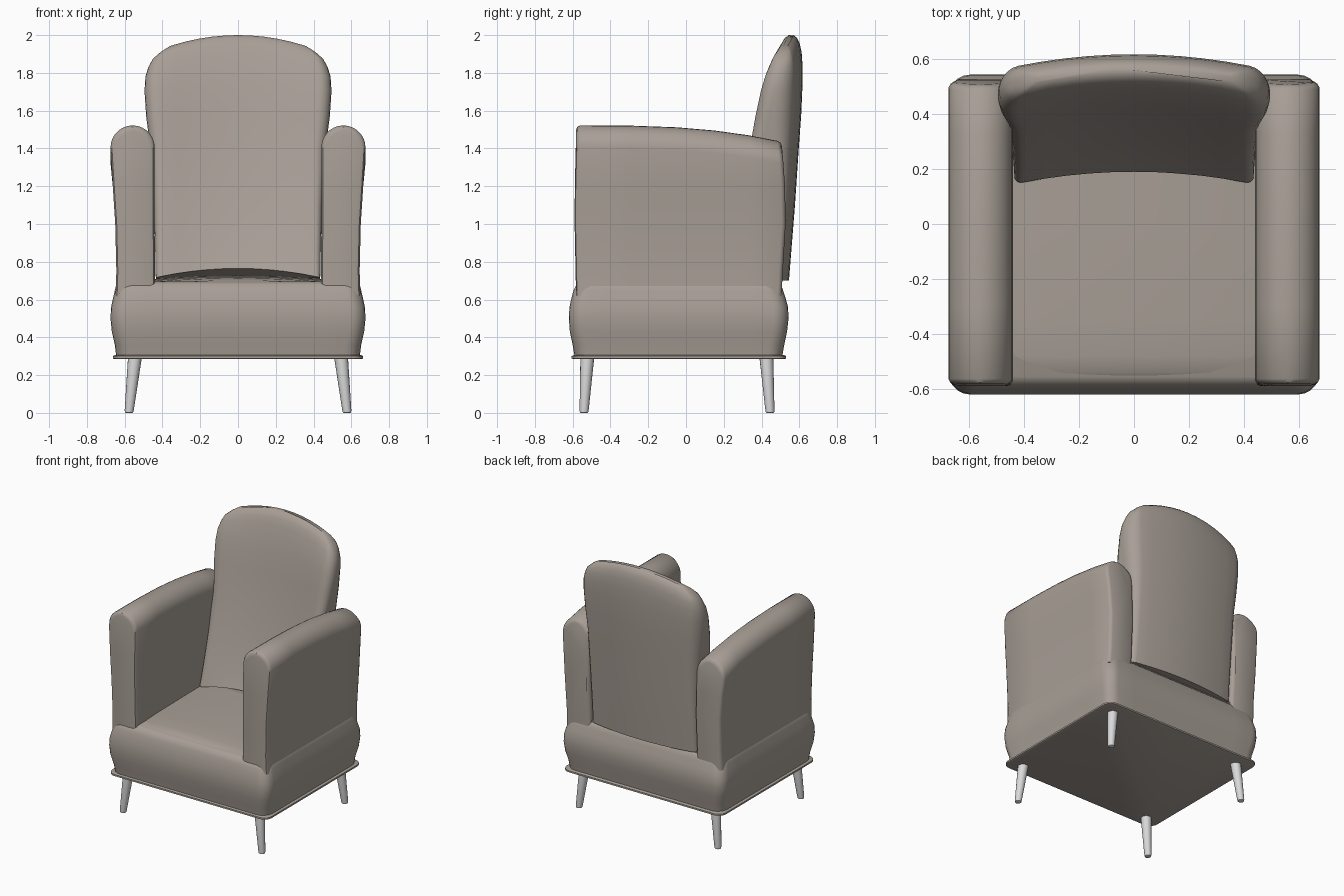
import bpy, bmesh, math
from mathutils import Vector

cube = bpy.data.objects.get("Cube")
if cube:
    bpy.data.objects.remove(cube, do_unlink=True)


def make_material(name, color):
    mat = bpy.data.materials.new(name)
    mat.use_nodes = True
    mat.diffuse_color = color
    mat.node_tree.nodes["Principled BSDF"].inputs["Base Color"].default_value = color
    return mat


fabric = make_material("taupe fabric", (0.39, 0.345, 0.305, 1))
metal = make_material("pale grey legs", (0.7, 0.7, 0.7, 1))


def loft(name, rings, mat, angle=50):
    """Skin a stack of closed rings and cap both ends."""
    bm = bmesh.new()
    rows = [[bm.verts.new(p) for p in ring] for ring in rings]
    n = len(rows[0])
    for a, b in zip(rows, rows[1:]):
        for i in range(n):
            j = (i + 1) % n
            bm.faces.new((a[i], a[j], b[j], b[i]))
    bm.faces.new(rows[0][::-1])
    bm.faces.new(rows[-1])
    bmesh.ops.recalc_face_normals(bm, faces=bm.faces)
    mesh = bpy.data.meshes.new(name)
    bm.to_mesh(mesh)
    bm.free()
    obj = bpy.data.objects.new(name, mesh)
    bpy.context.collection.objects.link(obj)
    mesh.materials.append(mat)
    bpy.ops.object.select_all(action="DESELECT")
    obj.select_set(True)
    bpy.context.view_layer.objects.active = obj
    bpy.ops.object.shade_smooth_by_angle(angle=math.radians(angle))
    return obj


def rounded_rect(w, front, back, radius, side_steps=8, arc_steps=5):
    """Counter-clockwise outline of a rounded rectangle, with points along its sides."""
    r = min(radius, w * 0.99, (back - front) * 0.49)
    corners = [(w - r, back - r, 0), (r - w, back - r, 90),
               (r - w, front + r, 180), (w - r, front + r, 270)]
    pts = []
    for k, (cx, cy, start) in enumerate(corners):
        for i in range(arc_steps + 1):
            a = math.radians(start + 90 * i / arc_steps)
            pts.append(Vector((cx + r * math.cos(a), cy + r * math.sin(a))))
        nx, ny, na = corners[(k + 1) % 4]
        a = math.radians(na)
        end = Vector((nx + r * math.cos(a), ny + r * math.sin(a)))
        begin = pts[-1].copy()
        pts += [begin.lerp(end, i / side_steps) for i in range(1, side_steps)]
    return pts


# Upholstered base: height, half width, front, back
base_levels = [
    (0.30, 0.645, -0.59, 0.51), (0.36, 0.652, -0.60, 0.52),
    (0.43, 0.668, -0.615, 0.535), (0.50, 0.675, -0.62, 0.543),
    (0.56, 0.672, -0.617, 0.54), (0.61, 0.661, -0.606, 0.527),
    (0.65, 0.652, -0.595, 0.513), (0.68, 0.644, -0.58, 0.503),
    (0.695, 0.63, -0.555, 0.49)]
loft("base", [[(p.x, p.y, z) for p in rounded_rect(w, f, b, 0.08)]
              for z, w, f, b in base_levels], fabric)

# Thin welt around the bottom edge
loft("bottom_welt", [[(p.x, p.y, z) for p in rounded_rect(0.652 + e, -0.595 - e, 0.52 + e, 0.06)]
                     for z, e in ((0.284, 0.0), (0.288, 0.01), (0.3, 0.01), (0.306, 0))], fabric)

# Seat: domed slab with a soft front roll
seat_rings = []
for y, top in ((-0.582, 0.66), (-0.57, 0.683), (-0.54, 0.702), (-0.48, 0.713),
               (-0.35, 0.72), (0.0, 0.725), (0.49, 0.728)):
    upper = [(x / 10 * 0.46, y, top - 0.02 * (x / 10) ** 2) for x in range(-10, 11, 2)]
    seat_rings.append([(-0.46, y, 0.6)] + upper + [(0.46, y, 0.6)])
loft("seat", seat_rings, fabric)


# Arms: a round-topped profile swept from front to back
def arm_profile(top, inset):
    r = 0.117
    cz = top - r
    pts = [(0.44, 0.62), (0.44, 0.75), (0.441, 1.0), (0.443, 1.2)]
    pts += [(0.558 - r * math.cos(math.pi * i / 14), cz + r * math.sin(math.pi * i / 14))
            for i in range(15)]
    pts += [(0.663, 1.2), (0.65, 1.0), (0.644, 0.75), (0.648, 0.62)]
    return [(x + (inset if x < 0.55 else -inset if x > 0.566 else 0),
             z - (inset if z > 1.38 else 0)) for x, z in pts]


def arm(name, side):
    rings = []
    for y, top, inset in ((-0.582, 1.52, 0.022), (-0.577, 1.521, 0.008), (-0.562, 1.522, 0),
                          (-0.3, 1.521, 0), (-0.05, 1.512, 0), (0.15, 1.495, 0),
                          (0.33, 1.47, 0), (0.485, 1.44, 0), (0.5, 1.438, 0.008), (0.506, 1.436, 0.022)):
        ring = []
        for x, z in arm_profile(top, inset):
            swell = math.sin(math.pi * min(max((z - 0.68) / 0.75, 0), 1))
            shift = 0.022 * swell if y > 0.4 else -0.008 * swell if y < -0.5 else 0
            ring.append((side * x, y + shift, z))
        rings.append(ring)
    loft(name, rings, fabric, 40)


arm("left_arm", 1)
arm("right_arm", -1)

# Backrest: height, half width, front, back, corner radius, crown drop
back_levels = [
    (0.70, 0.435, 0.19, 0.545, 0.03, 0.0), (0.85, 0.438, 0.228, 0.557, 0.04, 0.0),
    (1.10, 0.445, 0.30, 0.577, 0.05, 0.0), (1.40, 0.464, 0.375, 0.597, 0.07, 0.0),
    (1.58, 0.486, 0.408, 0.61, 0.08, 0.01), (1.74, 0.495, 0.44, 0.617, 0.08, 0.03),
    (1.84, 0.49, 0.466, 0.617, 0.07, 0.05), (1.91, 0.474, 0.488, 0.612, 0.06, 0.07),
    (1.955, 0.45, 0.505, 0.602, 0.04, 0.08), (1.985, 0.41, 0.523, 0.588, 0.03, 0.09),
    (2.00, 0.36, 0.545, 0.57, 0.012, 0.09)]
back_rings = []
for k, (z, w, f, b, r, crown) in enumerate(back_levels):
    ring = []
    for p in rounded_rect(w, f, b, r, 10, 5):
        u = p.x / 0.45
        lift = 0.065 * (b - p.y) / (b - f) * (1 - 0.8 * u * u) if k == 0 else 0
        ring.append((p.x, p.y - 0.048 * u * u, z - crown * u * u + lift))
    back_rings.append(ring)
loft("backrest", back_rings, fabric, 45)

# Tapered, splayed legs
for side, x in (("left", 1), ("right", -1)):
    for place, top_y, foot_y in (("front", -0.522, -0.54), ("back", 0.425, 0.445)):
        rings = []
        for z, t, r in ((0.3, 0, 0.037), (0.012, 0.97, 0.024), (0.003, 0.99, 0.022), (0.0, 1, 0.016)):
            cx, cy = x * (0.545 + 0.032 * t), top_y + (foot_y - top_y) * t
            rings.append([(cx + r * math.cos(math.tau * i / 16), cy + r * math.sin(math.tau * i / 16), z)
                          for i in range(16)])
        loft(f"{place}_{side}_leg", rings, metal, 40)
